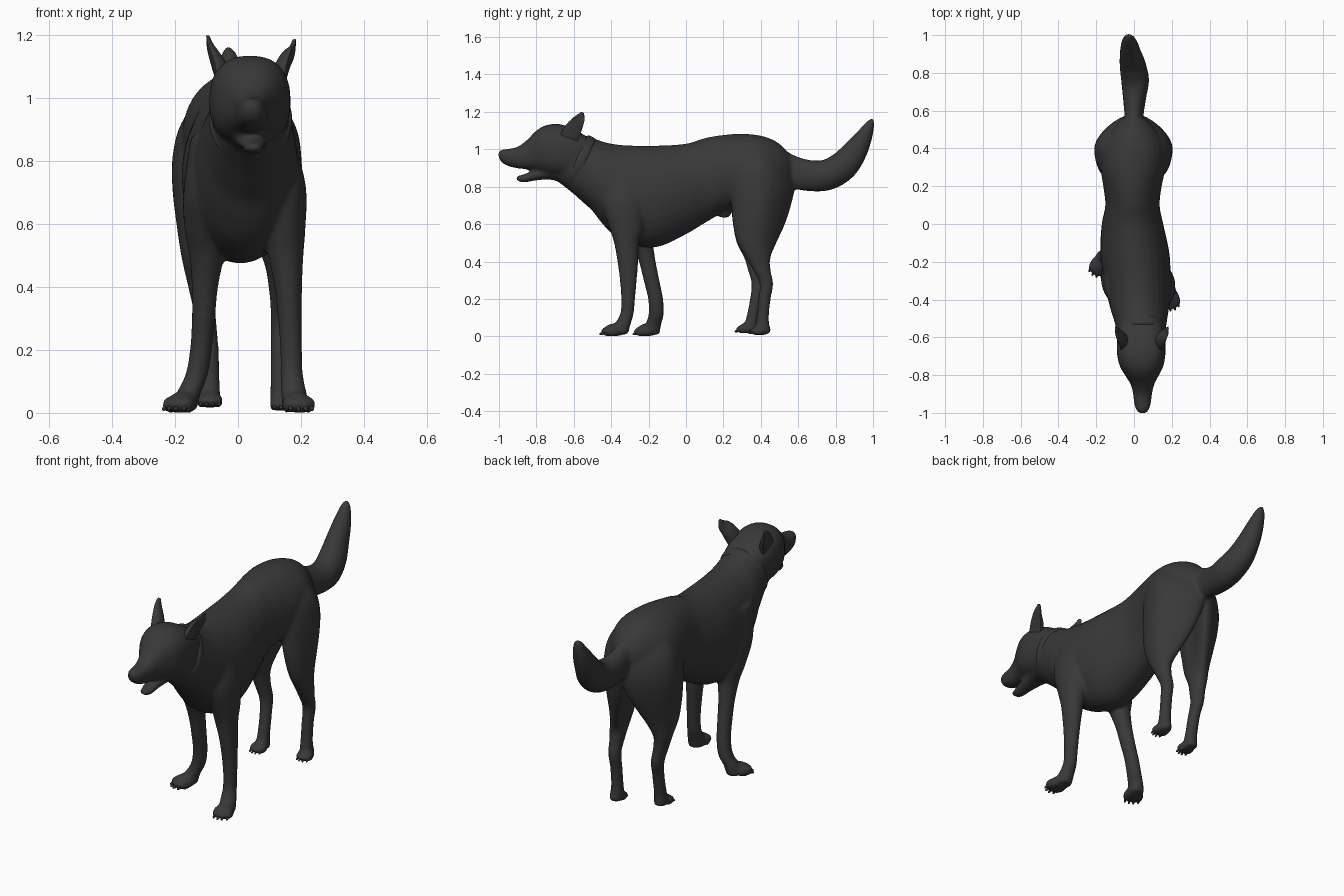
import bpy, bmesh, math
from mathutils import Vector, Matrix

fur = bpy.data.materials.new("charcoal_fur")
fur.diffuse_color = (0.04, 0.04, 0.04, 1)


def spline(rows, sub=5):
    """Catmull-Rom interpolation of station rows."""
    P = [Vector(r) for r in rows]
    P = [2 * P[0] - P[1]] + P + [2 * P[-1] - P[-2]]
    out = []
    for a, b, c, d in zip(P, P[1:], P[2:], P[3:]):
        for k in range(sub):
            t = k / sub
            out.append(0.5 * (2 * b + (c - a) * t + (2 * a - 5 * b + 4 * c - d) * t * t
                              + (3 * b - a - 3 * c + d) * t ** 3))
    return out + [P[-2]]


def loft(bm, rings):
    """Skin closed rings of points and cap both ends."""
    vr = [[bm.verts.new(p) for p in r] for r in rings]
    n = len(vr[0])
    faces = [bm.faces.new((a[i], a[(i + 1) % n], b[(i + 1) % n], b[i]))
             for a, b in zip(vr, vr[1:]) for i in range(n)]
    faces += [bm.faces.new(vr[0]), bm.faces.new(vr[-1])]
    bmesh.ops.recalc_face_normals(bm, faces=faces)


def sections(bm, rows, upright, power=1.0, shear=0.0, n=28):
    """Rows (pos, low, high, x, half_width): upright rings along y, or level rings along z.
    power < 1 squares the ring; shear pulls the rear of level rings inward."""
    rings = []
    for pos, lo, hi, x, w in spline(rows):
        m, h = (lo + hi) / 2, (hi - lo) / 2
        ring = []
        for i in range(n):
            t = math.tau * i / n
            c, s = [math.copysign(abs(f) ** power, f) for f in (math.cos(t), math.sin(t))]
            u, v = x + w * c, m + h * s
            if s > 0:
                u -= math.copysign(shear * max(0, h - .06) * s ** 1.5, x)
            ring.append(Vector((u, pos, v)) if upright else Vector((u, v, pos)))
        rings.append(ring)
    loft(bm, rings)


def tube(bm, rows, n=28, cup=0):
    """Rows (x, y, z, half_width, half_depth) following a path; cup hollows one side."""
    S = spline(rows)
    rings = []
    for i, s in enumerate(S):
        d = S[min(i + 1, len(S) - 1)] - S[max(i - 1, 0)]
        up = Vector((0, -d[2], d[1])).normalized()
        ring = []
        for k in range(n):
            t = math.tau * k / n
            c = math.cos(t)
            if c * cup > 0:
                c *= 0.1
            ring.append(Vector(s[:3]) + Vector((s[3] * c, 0, 0)) + up * s[4] * math.sin(t))
        rings.append(ring)
    loft(bm, rings)


def ball(bm, loc, size, turn=0.0, tilt=0.0):
    M = (Matrix.Translation(loc) @ Matrix.Rotation(turn, 4, 'Z') @ Matrix.Rotation(tilt, 4, 'X')
         @ Matrix.Diagonal((*size, 1)))
    bmesh.ops.create_uvsphere(bm, u_segments=16, v_segments=10, radius=1, matrix=M)


def finish(name, bm, voxel=0):
    me = bpy.data.meshes.new(name)
    bm.to_mesh(me)
    bm.free()
    ob = bpy.data.objects.new(name, me)
    bpy.context.collection.objects.link(ob)
    me.materials.append(fur)
    for p in me.polygons:
        p.use_smooth = True
    if voxel:
        r = ob.modifiers.new("blend", 'REMESH')
        r.mode, r.voxel_size, r.use_smooth_shade = 'VOXEL', voxel, True
        s = ob.modifiers.new("soften", 'SMOOTH')
        s.factor, s.iterations = 0.5, 8
    return ob


body, claws = bmesh.new(), bmesh.new()

# Torso and neck
sections(body, [
    (-.71, .845, 1.04, .04, .07), (-.66, .808, 1.06, .04, .1), (-.60, .76, 1.08, .04, .12),
    (-.55, .715, 1.075, .037, .132), (-.50, .67, 1.062, .034, .143), (-.45, .605, 1.043, .03, .155),
    (-.38, .535, 1.027, .025, .167), (-.28, .488, 1.02, .016, .178), (-.15, .478, 1.02, .004, .183),
    (0, .545, 1.03, -.008, .163), (.10, .605, 1.06, -.008, .144), (.20, .66, 1.077, -.008, .155),
    (.30, .68, 1.083, -.005, .172), (.40, .70, 1.073, 0, .168), (.48, .73, 1.043, 0, .13),
    (.53, .77, 1.0, 0, .09), (.565, .82, .955, 0, .05)], True)
ball(body, (0, .205, .665), (.026, .042, .034))

# Skull and muzzle
sections(body, [
    (-1.003, .958, .986, .045, .014), (-.985, .93, .998, .045, .032), (-.95, .91, 1.002, .045, .044),
    (-.90, .898, 1.014, .045, .05), (-.85, .893, 1.05, .045, .062), (-.80, .885, 1.1, .042, .09),
    (-.75, .865, 1.128, .04, .116), (-.68, .85, 1.135, .038, .129), (-.60, .86, 1.11, .038, .125),
    (-.52, .91, 1.06, .04, .105)], True, .82)

# Lower jaw
sections(body, [
    (-.908, .834, .856, .05, .02), (-.87, .822, .866, .05, .033), (-.81, .832, .888, .047, .043),
    (-.73, .838, .92, .043, .062), (-.66, .82, .95, .04, .08)], True)

# Tail
tube(body, [
    (0, .48, .93, .05, .08), (0, .57, .88, .05, .085), (.003, .67, .858, .062, .083),
    (.006, .76, .865, .074, .083), (-.006, .84, .912, .07, .08), (-.018, .90, .985, .057, .068),
    (-.024, .95, 1.065, .045, .047), (-.028, .985, 1.135, .027, .024), (-.03, .998, 1.164, .01, .008)])

# Front legs, the two in different stride positions
sections(body, [
    (.88, -.43, -.24, .12, .055), (.72, -.45, -.22, .146, .07), (.58, -.41, -.23, .15, .064),
    (.50, -.385, -.25, .152, .056), (.40, -.367, -.255, .16, .044), (.30, -.354, -.263, .165, .038),
    (.20, -.347, -.272, .169, .035), (.12, -.352, -.28, .171, .036), (.06, -.385, -.297, .178, .041),
    (.01, -.40, -.31, .182, .041)], False)
sections(body, [
    (.88, -.42, -.22, -.10, .05), (.70, -.40, -.18, -.108, .066), (.58, -.335, -.17, -.108, .062),
    (.50, -.29, -.175, -.1, .055), (.40, -.252, -.162, -.105, .042), (.30, -.227, -.142, -.11, .037),
    (.20, -.203, -.122, -.118, .035), (.12, -.20, -.118, -.132, .036), (.06, -.218, -.133, -.158, .039),
    (.01, -.23, -.14, -.168, .039)], False)

# Hind legs
sections(body, [
    (1.0, .30, .46, .08, .055), (.90, .25, .55, .105, .083), (.80, .24, .58, .118, .085),
    (.70, .243, .562, .122, .082), (.60, .25, .53, .13, .068), (.50, .275, .485, .136, .053),
    (.42, .32, .452, .138, .043), (.35, .36, .453, .138, .036), (.28, .393, .467, .136, .032),
    (.20, .387, .453, .134, .03), (.10, .378, .443, .134, .031), (.05, .37, .448, .136, .034),
    (.015, .375, .45, .137, .034)], False, 1, .9)
sections(body, [
    (1.0, .30, .46, -.08, .055), (.90, .25, .55, -.107, .083), (.80, .235, .578, -.122, .088),
    (.70, .24, .56, -.125, .083), (.60, .25, .515, -.13, .066), (.50, .27, .462, -.129, .052),
    (.42, .31, .432, -.121, .042), (.35, .332, .427, -.111, .036), (.28, .35, .432, -.10, .032),
    (.20, .342, .407, -.092, .031), (.10, .322, .387, -.09, .032), (.06, .31, .385, -.09, .034),
    (.025, .315, .385, -.09, .034)], False, 1, .9)

# Paws: pad, four toes and claws each
for x, y, z, dx, dy, k in ((.178, -.347, 0, .25, -1, 1.03), (-.16, -.175, 0, -.45, -.9, 1.03),
                           (.138, .43, .006, .1, -1, .84), (-.09, .355, .016, 0, -1, .84)):
    f = Vector((dx, dy, 0)).normalized()
    side = Vector((-f.y, f.x, 0))
    turn = math.atan2(-f.x, f.y)
    base = Vector((x, y, z))
    ball(body, base + f * .03 * k + Vector((0, 0, .034 * k)), (.041 * k, .06 * k, .034 * k), turn)
    for j in (-1.5, -.5, .5, 1.5):
        c = base + side * j * .023 * k + f * (.072 - .011 * abs(j)) * k
        ball(body, c + Vector((0, 0, .025 * k)), (.016 * k, .042 * k, .026 * k), turn)
        ball(claws, c + f * .036 * k + Vector((0, 0, .014 * k)), (.006 * k, .012 * k, .007 * k), turn, -.4)

finish("body", body, .009)
finish("claws", claws)

# Ears, hollowed on the outer side
for name, s, bx, tx, tz in (("ear_left", -1, -.07, -.1, 1.197), ("ear_right", 1, .152, .183, 1.185)):
    bm = bmesh.new()
    tube(bm, [(bx - s * .012, -.635, 1.03, .045, .045), (bx, -.618, 1.08, .045, .048),
              (bx + s * .014, -.592, 1.125, .037, .041), (tx - s * .003, -.567, tz - .03, .021, .026),
              (tx, -.552, tz, .01, .008)], 24, s)
    finish(name, bm)

# Neck fold, a thin tilted band
bm = bmesh.new()
tube(bm, [(.04, -.565 - .92 * o, .93 + .39 * o, .132 - d, .151 - d)
          for o, d in ((-.04, .02), (-.022, .004), (0, 0), (.018, .003), (.034, .02))], 48)
finish("neck_fold", bm)
